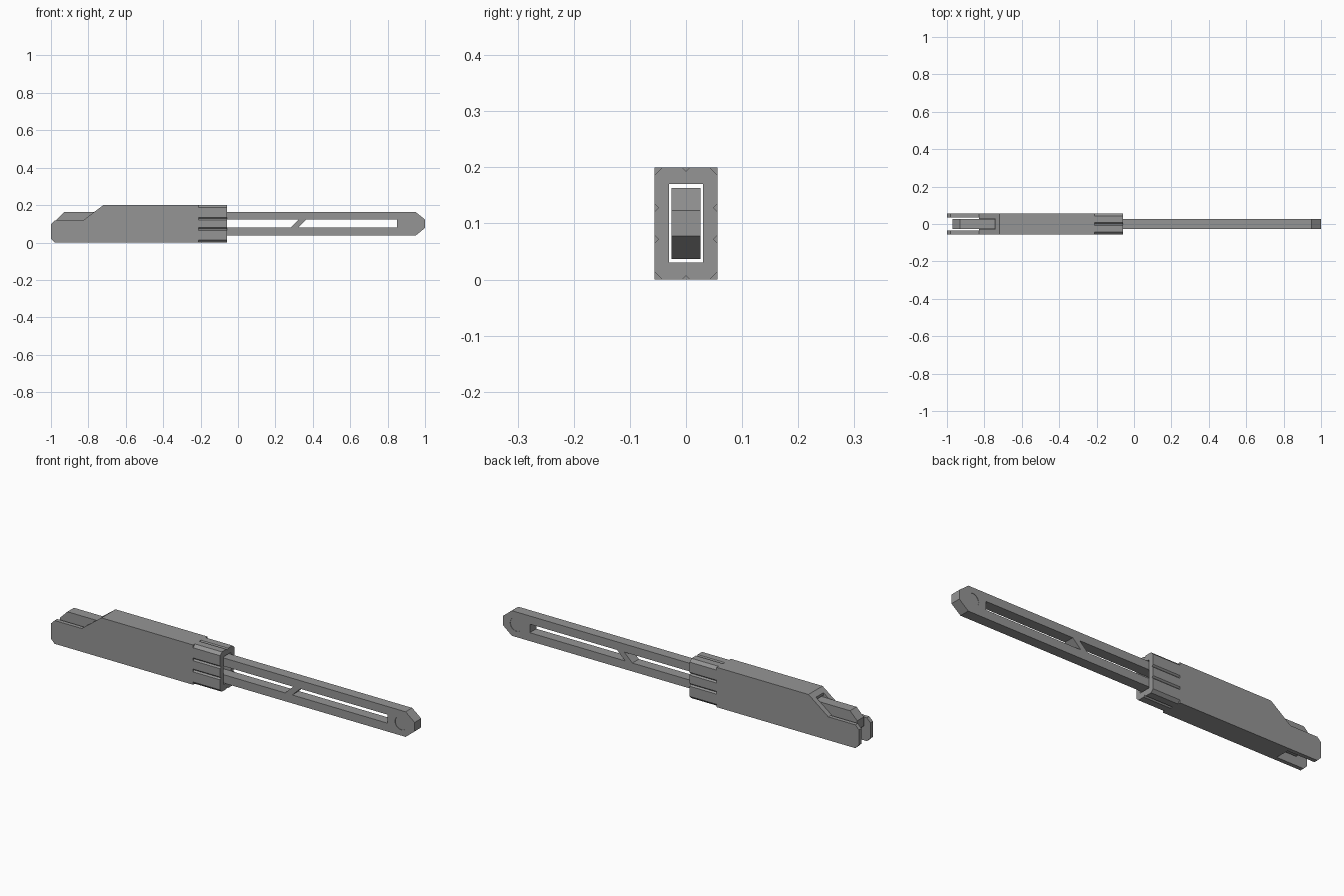
import bpy, bmesh, math
from mathutils import Matrix

if "Cube" in bpy.data.objects:
    bpy.data.objects.remove(bpy.data.objects["Cube"])

GREY = (0.3, 0.3, 0.3, 1)
mat = bpy.data.materials.new("plain grey")
mat.use_nodes = True
mat.diffuse_color = GREY
mat.node_tree.nodes["Principled BSDF"].inputs["Base Color"].default_value = GREY


def prism(name, profile, half_width):
    """Extrude an x-z profile symmetrically across y."""
    bm = bmesh.new()
    face = bm.faces.new([bm.verts.new((x, -half_width, z)) for x, z in profile])
    new = bmesh.ops.extrude_face_region(bm, geom=[face])["geom"]
    verts = [v for v in new if isinstance(v, bmesh.types.BMVert)]
    bmesh.ops.translate(bm, verts=verts, vec=(0, 2 * half_width, 0))
    bmesh.ops.recalc_face_normals(bm, faces=bm.faces)
    mesh = bpy.data.meshes.new(name)
    bm.to_mesh(mesh)
    bm.free()
    obj = bpy.data.objects.new(name, mesh)
    bpy.context.collection.objects.link(obj)
    mesh.materials.append(mat)
    return obj


def box(x0, x1, half_width, z0, z1):
    return prism("cutter", [(x0, z0), (x1, z0), (x1, z1), (x0, z1)], half_width)


def cut(obj, cutter):
    """Subtract the cutter, then discard it."""
    mod = obj.modifiers.new("cut", "BOOLEAN")
    mod.operation = "DIFFERENCE"
    mod.solver = "EXACT"
    mod.object = cutter
    cutter.hide_render = True
    bpy.context.view_layer.objects.active = obj
    bpy.ops.object.modifier_apply(modifier=mod.name)
    bpy.data.objects.remove(cutter)


# Outer sleeve with sloped shoulder and low prongs
W, H = 0.056, 0.2
sleeve = prism("sleeve", [(-0.98, 0), (-0.06, 0), (-0.06, H), (-0.72, H), (-0.83, 0.117),
                          (-0.98, 0.117), (-1, 0.097), (-1, 0.02)], W)
cut(sleeve, box(-1.1, 0.1, 0.03, 0.03, 0.17))       # tunnel
cut(sleeve, box(-1.2, -0.743, 0.0301, 0.1, 0.4))    # opening in the shoulder
cut(sleeve, box(-1.3, -0.83, 0.036, -0.1, 0.5))     # fork between the prongs

# Grooves and corner chamfers on the collar: diamond-section bars
grooves = [(0, 0, 0.007), (0, H, 0.007)]
for y in (-W, W):
    grooves += [(y, 0, 0.014), (y, H, 0.014), (y, 0.072, 0.007), (y, 0.128, 0.007)]
for y, z, depth in grooves:
    side = depth / math.sqrt(2)
    cutter = box(-0.21, 0.1, side, -side, side)
    cutter.data.transform(Matrix.Translation((0, y, z)) @ Matrix.Rotation(math.pi / 4, 4, "X"))
    cut(sleeve, cutter)

# Sliding bar with chamfered ends
bar = prism("sliding_bar", [(-0.93, 0.037), (0.95, 0.037), (1, 0.078), (1, 0.123), (0.95, 0.163),
                            (-0.93, 0.163), (-0.97, 0.123), (-0.97, 0.078)], 0.026)

# Long slot left open on both sides of a slanted strut
LOW, HIGH = 0.079, 0.122
cut(bar, prism("cutter", [(-0.21, LOW), (0.28, LOW), (0.325, HIGH), (-0.21, HIGH)], 0.1))
cut(bar, prism("cutter", [(0.32, LOW), (0.85, LOW), (0.85, HIGH), (0.365, HIGH)], 0.1))

# Shallow round recess on each side of the bar tip
circle = [(0.925 + 0.034 * math.cos(a * math.pi / 12), 0.1 + 0.034 * math.sin(a * math.pi / 12))
          for a in range(24)]
for side in (-1, 1):
    recess = prism("cutter", circle, 0.01)
    recess.data.transform(Matrix.Translation((0, side * 0.034, 0)))
    cut(bar, recess)
